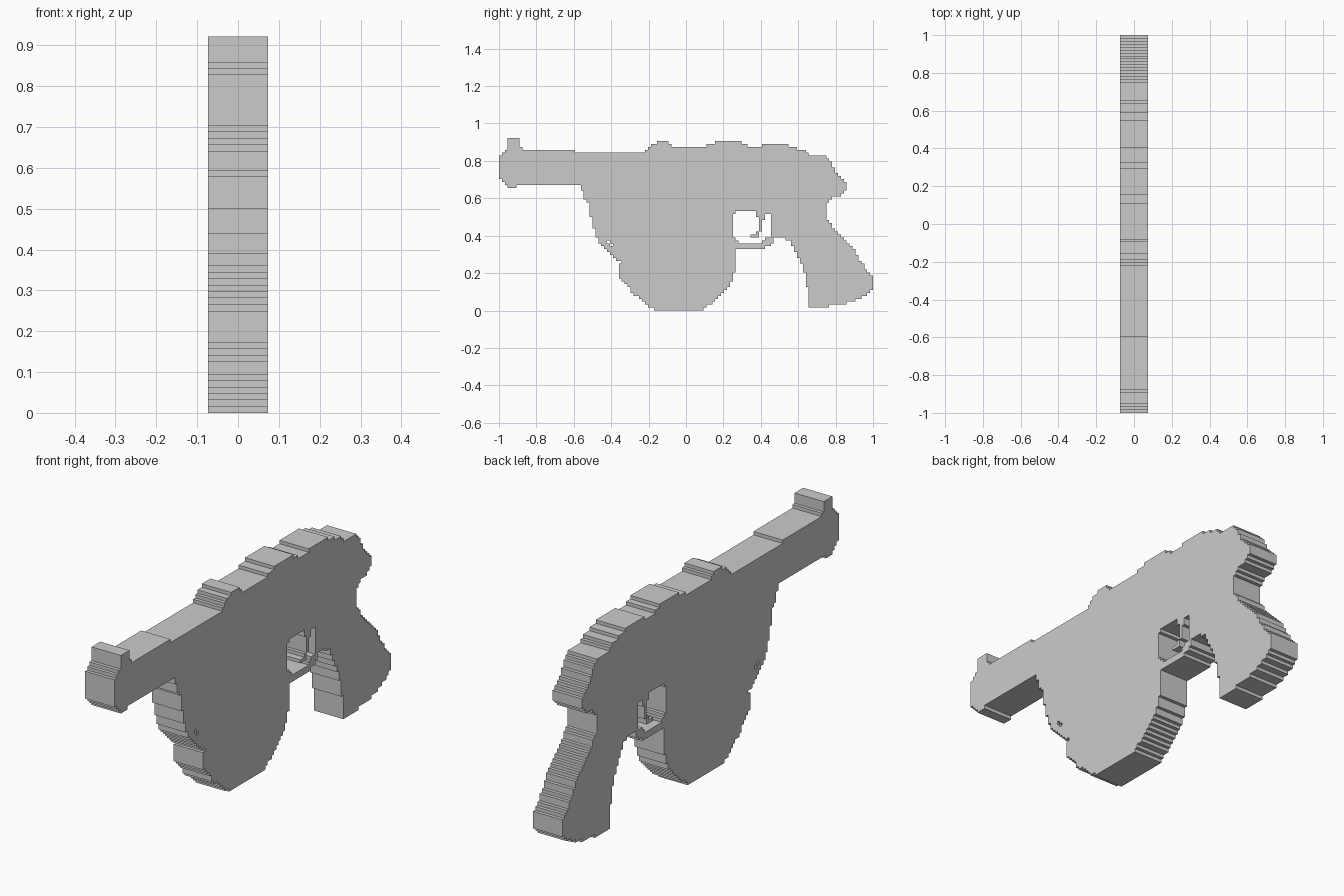
import bpy, bmesh

STEP = 2 / 128      # size of one stair step in the silhouette
DEPTH = 0.148       # thickness of the flat plate

# Side profiles as (y, z)
barrel = [(-1, .83), (-.97, .85), (-.95, .86), (-.95, .925), (-.89, .925), (-.89, .89),
          (-.86, .86), (-.59, .86), (-.59, .845), (-.5, .845), (-.5, .675), (-.9, .675),
          (-.91, .66), (-.95, .66), (-.985, .70), (-1, .70)]
receiver = [(-.52, .845), (-.22, .845), (-.20, .88), (-.16, .895), (-.16, .91), (-.115, .91),
            (-.08, .88), (.11, .88), (.12, .895), (.155, .895), (.155, .91), (.3, .91),
            (.3, .895), (.335, .88), (.41, .88), (.41, .895), (.54, .895), (.54, .88),
            (.62, .86), (.66, .835), (.74, .83), (.78, .79), (.80, .74), (.855, .69),
            (.855, .645), (.835, .62), (.78, .605), (.745, .57), (.6, .38), (.47, .39),
            (.47, .365), (.41, .325), (.2, .325), (-.45, .5)]
grip = [(.5, .6), (.745, .6), (.745, .50), (.77, .465), (.90, .32), (.97, .21), (1, .18),
        (1, .115), (.97, .08), (.86, .04), (.74, .02), (.65, .02), (.65, .11),
        (.635, .2), (.59, .31), (.55, .38), (.5, .39)]
drum = [(.27, .6), (.27, .235), (.235, .14), (.17, .06), (.08, 0), (-.16, 0), (-.2, .02),
        (-.28, .09), (-.37, .2), (-.35, .26), (-.42, .31), (-.47, .37), (-.51, .5),
        (-.51, .56), (-.55, .6), (-.56, .7), (-.4, .8), (.2, .8)]
guard_hole = [(.25, .50), (.285, .535), (.36, .535), (.375, .515), (.40, .49), (.43, .52),
              (.45, .52), (.46, .49), (.46, .41), (.42, .375), (.40, .355), (.31, .355),
              (.27, .375), (.25, .41)]
trigger = [(.395, .53), (.425, .53), (.415, .5), (.41, .44), (.385, .388), (.35, .388),
           (.35, .405), (.37, .41), (.394, .44)]
nick_upper = [(-.42, .375), (-.404, .375), (-.404, .355), (-.42, .355)]
nick_lower = [(-.407, .36), (-.39, .36), (-.39, .343), (-.407, .343)]


def inside(y, z, profile):
    hit = False
    for (y1, z1), (y2, z2) in zip(profile, profile[1:] + profile[:1]):
        if (z1 > z) != (z2 > z) and y < y1 + (z - z1) * (y2 - y1) / (z2 - z1):
            hit = not hit
    return hit


def filled(y, z):
    if inside(y, z, trigger):
        return True
    if any(inside(y, z, p) for p in (guard_hole, nick_upper, nick_lower)):
        return False
    return any(inside(y, z, p) for p in (barrel, receiver, grip, drum))


# Stepped sheet: one square per filled cell, then merge the flat area
bm = bmesh.new()
corners = {}


def corner(i, j):
    if (i, j) not in corners:
        corners[i, j] = bm.verts.new((0, -1 + i * STEP, j * STEP))
    return corners[i, j]


for i in range(128):
    for j in range(60):
        if filled(-1 + (i + .5) * STEP, (j + .5) * STEP):
            bm.faces.new([corner(i, j), corner(i + 1, j),
                          corner(i + 1, j + 1), corner(i, j + 1)])
bmesh.ops.dissolve_limit(bm, angle_limit=0.01, verts=bm.verts[:], edges=bm.edges[:])
mesh = bpy.data.meshes.new("toy_blaster_plate")
bm.to_mesh(mesh)
bm.free()

# Give the sheet its thickness
plate = bpy.data.objects.new("toy_blaster_plate", mesh)
bpy.context.collection.objects.link(plate)
solid = plate.modifiers.new("thickness", 'SOLIDIFY')
solid.thickness = DEPTH
solid.offset = 0
